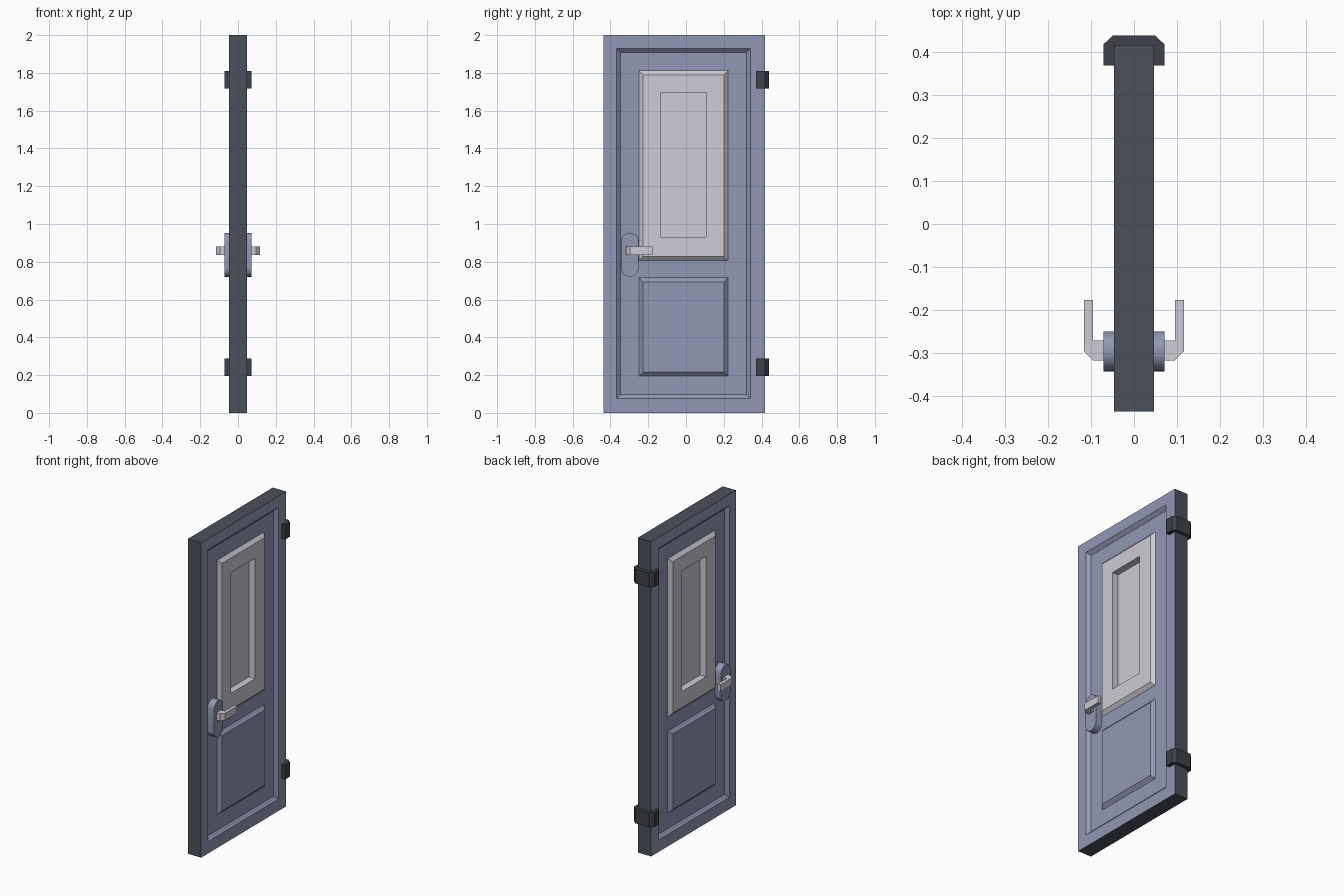
import bpy, bmesh, math

if "Cube" in bpy.data.objects:
    bpy.data.objects.remove(bpy.data.objects["Cube"])


def material(name, rgb):
    m = bpy.data.materials.new(name)
    m.diffuse_color = (*rgb, 1)
    m.use_nodes = True
    m.node_tree.nodes["Principled BSDF"].inputs["Base Color"].default_value = m.diffuse_color
    return m


BLUE = material("grey_blue_paint", (0.285, 0.31, 0.46))
DARK = material("dark_slate", (0.07, 0.08, 0.105))
WHITE = material("pale_grey", (0.61, 0.60, 0.66))
BLACK = material("hinge_charcoal", (0.05, 0.053, 0.068))

T, LOW, PANE = 0.047, 0.027, 0.004      # face, recess floor and pane distance from centre
Y0, Y1 = -0.437, 0.417                  # door edges
BEV = 0.022                             # width of the sloped mouldings


def rect(y0, y1, z0, z1, x):
    return [(x, y0, z0), (x, y1, z0), (x, y1, z1), (x, y0, z1)]


def inset(r, d, x):
    (_, y0, z0), _, (_, y1, z1), _ = r
    return rect(y0 + d, y1 - d, z0 + d, z1 - d, x)


def ring(a, b):
    return [(a[i], a[(i + 1) % 4], b[(i + 1) % 4], b[i]) for i in range(4)]


def finish(bm, name, mats):
    bmesh.ops.remove_doubles(bm, verts=bm.verts, dist=1e-5)
    me = bpy.data.meshes.new(name)
    bm.to_mesh(me)
    bm.free()
    for m in mats:
        me.materials.append(m)
    ob = bpy.data.objects.new(name, me)
    bpy.context.collection.objects.link(ob)
    return ob


def add_faces(bm, faces, side=1, mat=0):
    for f in faces:
        vs = [bm.verts.new((p[0] * side, p[1], p[2])) for p in f]
        bm.faces.new(vs if side > 0 else vs[::-1]).material_index = mat


def prism(name, pts, axis, lo, hi, mat, smooth=False):
    """Extrude a 2D outline along x (pts are y,z) or z (pts are x,y)."""
    def place(p, h):
        return (h, *p) if axis == 'x' else (*p, h)
    bm = bmesh.new()
    a = [bm.verts.new(place(p, lo)) for p in pts]
    b = [bm.verts.new(place(p, hi)) for p in pts]
    bm.faces.new(a)
    bm.faces.new(b[::-1])
    for i in range(len(pts)):
        j = (i + 1) % len(pts)
        bm.faces.new((a[j], a[i], b[i], b[j]))
    bmesh.ops.recalc_face_normals(bm, faces=bm.faces[:])
    ob = finish(bm, name, [mat])
    if smooth:
        bpy.context.view_layer.objects.active = ob
        ob.select_set(True)
        bpy.ops.object.shade_smooth_by_angle(angle=math.radians(40))
        ob.select_set(False)
    return ob


# Door leaf: recessed field with a raised lower panel, on both sides
outer = rect(Y0, Y1, 0, 2, T)
border = rect(-0.368, 0.341, 0.075, 1.93, T)
field = inset(border, BEV, LOW)
lower = rect(-0.25, 0.222, 0.194, 0.716, LOW)
upper = rect(-0.25, 0.222, 0.806, 1.812, LOW)
ys = [field[0][1], -0.25, 0.222, field[1][1]]
zs = [field[0][2], 0.194, 0.716, 0.806, 1.812, field[2][2]]
floor = [rect(ys[i], ys[i + 1], zs[j], zs[j + 1], LOW)
         for i in range(3) for j in range(5) if (i, j) not in ((1, 1), (1, 3))]
cap = inset(lower, BEV, T)
bm = bmesh.new()
for s in (1, -1):
    add_faces(bm, ring(outer, border) + ring(border, field) + floor
              + ring(lower, cap) + [cap], s)
add_faces(bm, ring(rect(Y0, Y1, 0, 2, -T), outer), 1, 1)   # dark outer edges
finish(bm, "door_leaf", [BLUE, DARK])

# Window frame: raised white panel with a deep pane, on both sides
rim = inset(upper, BEV, T)
hole = rect(-0.135, 0.105, 0.93, 1.695, T)
pane = inset(hole, 0, PANE)
bm = bmesh.new()
for s in (1, -1):
    add_faces(bm, ring(upper, rim) + ring(rim, hole) + ring(hole, pane) + [pane], s)
finish(bm, "window_frame", [WHITE])

# Handles: rounded plate and bent lever on each side
N, R, YC = 10, 0.0465, -0.297
stadium = [(YC + R * math.cos(math.pi * k / N), 0.907 + R * math.sin(math.pi * k / N))
           for k in range(N + 1)]
stadium += [(YC - R * math.cos(math.pi * k / N), 0.767 - R * math.sin(math.pi * k / N))
            for k in range(N + 1)]
lever = [(0.06, -0.318), (0.095, -0.318), (0.117, -0.296), (0.117, -0.177),
         (0.096, -0.177), (0.096, -0.272), (0.06, -0.272)]
for s, tag in ((1, "right"), (-1, "left")):
    prism("handle_plate_" + tag, stadium, 'x', s * LOW, s * 0.071, BLUE, True)
    prism("handle_lever_" + tag, [(x * s, y) for x, y in lever], 'z', 0.836, 0.882, WHITE)

# Hinges: clips wrapped round the back edge
clip = [(T, 0.37), (0.071, 0.37), (0.071, 0.419), (0.049, 0.44)]
clip += [(-x, y) for x, y in clip[::-1]] + [(-T, Y1), (T, Y1)]
for tag, z in (("lower", 0.194), ("upper", 1.718)):
    prism("hinge_" + tag, clip, 'z', z, z + 0.093, BLACK)
